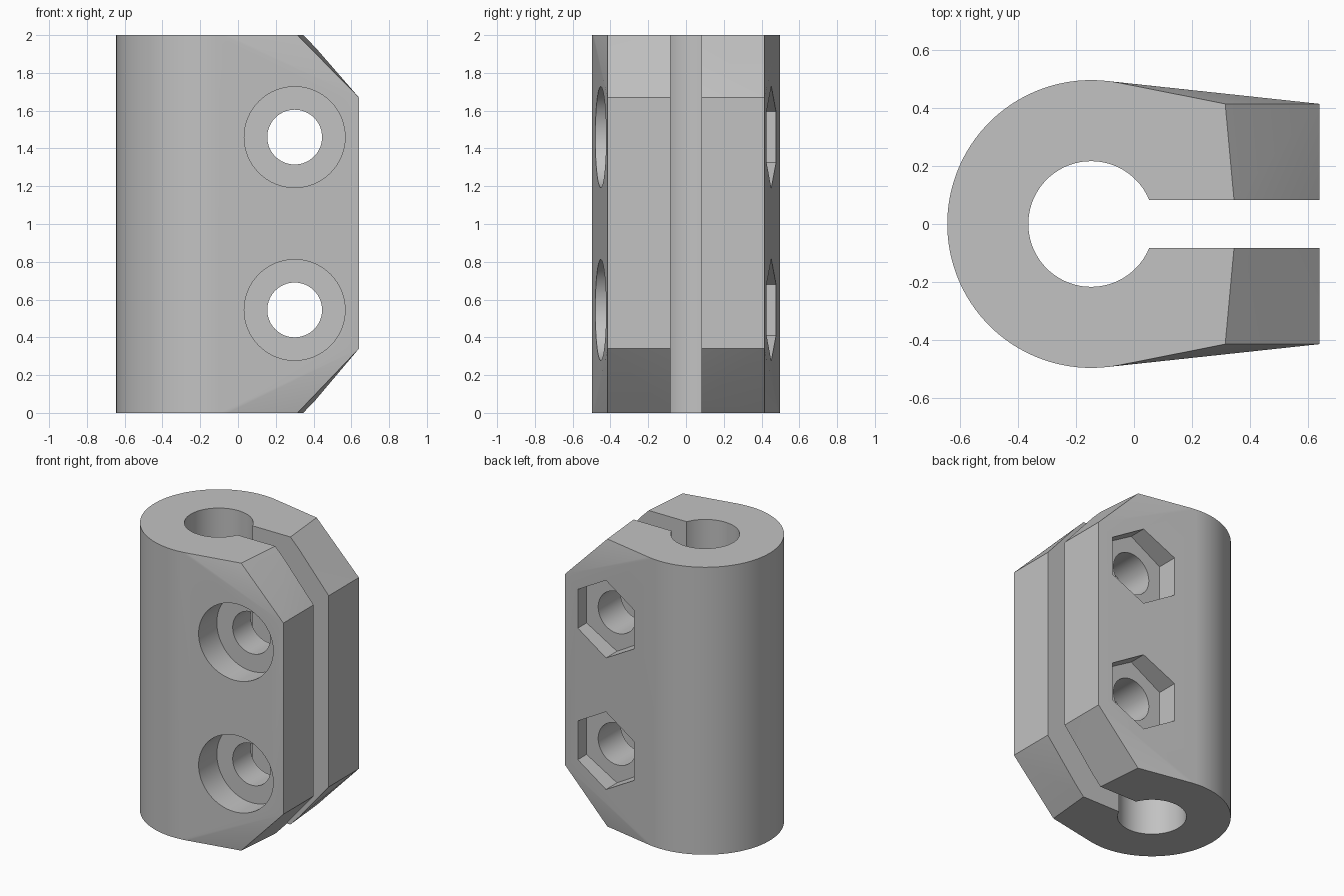
import bpy, bmesh
from math import cos, sin, pi, radians
from mathutils import Matrix, Vector

if "Cube" in bpy.data.objects:
    bpy.data.objects.remove(bpy.data.objects["Cube"], do_unlink=True)

HEIGHT = 2.0
BORE_X = -0.148
BOLT_X = 0.30
BOLT_Z = (0.545, 1.46)

grey = bpy.data.materials.new("plain grey")
grey.use_nodes = True
grey.diffuse_color = (0.54, 0.54, 0.54, 1)
grey.node_tree.nodes["Principled BSDF"].inputs["Base Color"].default_value = grey.diffuse_color


def add_object(name, bm):
    bmesh.ops.recalc_face_normals(bm, faces=bm.faces)
    mesh = bpy.data.meshes.new(name)
    bm.to_mesh(mesh)
    bm.free()
    mesh.materials.append(grey)
    obj = bpy.data.objects.new(name, mesh)
    bpy.context.collection.objects.link(obj)
    return obj


def prism(name, start, end, radius, sides):
    """Straight prism between two points, first corner kept on the z axis for y runs."""
    start, end = Vector(start), Vector(end)
    axis = end - start
    turn = Matrix.Rotation(radians(90), 4, 'X') if abs(axis.y) > 0 else Matrix()
    bm = bmesh.new()
    ring = [turn @ Vector((radius * sin(2 * pi * i / sides), radius * cos(2 * pi * i / sides), 0))
            for i in range(sides)]
    base = bm.faces.new([bm.verts.new(start + p) for p in ring])
    top = bmesh.ops.extrude_face_region(bm, geom=[base])["geom"]
    bmesh.ops.translate(bm, vec=axis, verts=[v for v in top if isinstance(v, bmesh.types.BMVert)])
    return add_object(name, bm)


# Clamp body: round barrel hulled together with the tapered jaw
bm = bmesh.new()
for z, jaw_z in ((0, 0.34), (HEIGHT, 1.67)):
    for i in range(128):
        a = 2 * pi * i / 128
        bm.verts.new((BORE_X + 0.497 * cos(a), 0.497 * sin(a), z))
    bm.verts.new((0.353, 0, z))
    for y in (-0.415, 0.415):
        bm.verts.new((0.315, y, z))
        bm.verts.new((0.64, y, jaw_z))
hull = bmesh.ops.convex_hull(bm, input=bm.verts)
bmesh.ops.delete(bm, geom=[v for v in bm.verts if not v.link_faces], context='VERTS')
bmesh.ops.dissolve_limit(bm, angle_limit=radians(0.1), verts=bm.verts, edges=bm.edges)
body = add_object("clamp_body", bm)

# Cutters: shaft bore, slot, bolt holes, head recesses and nut pockets
cutters = [prism("bore_cutter", (BORE_X, 0, -0.2), (BORE_X, 0, 2.2), 0.217, 96)]
bm = bmesh.new()
bmesh.ops.create_cube(bm, size=1)
bmesh.ops.scale(bm, vec=(1, 0.166, 2.6), verts=bm.verts)
bmesh.ops.translate(bm, vec=(BORE_X + 0.5, 0, 1), verts=bm.verts)
cutters.append(add_object("slot_cutter", bm))
for z in BOLT_Z:
    cutters.append(prism("bolt_cutter", (BOLT_X, -0.9, z), (BOLT_X, 0.9, z), 0.145, 64))
    cutters.append(prism("head_cutter", (BOLT_X, -0.9, z), (BOLT_X, -0.28, z), 0.267, 64))
    cutters.append(prism("nut_cutter", (BOLT_X, 0.33, z), (BOLT_X, 0.9, z), 0.27, 6))

bpy.context.view_layer.objects.active = body
for cutter in cutters:
    cutter.hide_render = True
    cut = body.modifiers.new(cutter.name, 'BOOLEAN')
    cut.operation = 'DIFFERENCE'
    cut.solver = 'EXACT'
    cut.object = cutter
    bpy.ops.object.modifier_apply(modifier=cut.name)
    bpy.data.objects.remove(cutter, do_unlink=True)

# Smooth round walls, keep the cut edges crisp
bpy.ops.object.select_all(action='DESELECT')
body.select_set(True)
bpy.ops.object.shade_smooth_by_angle(angle=radians(15))
